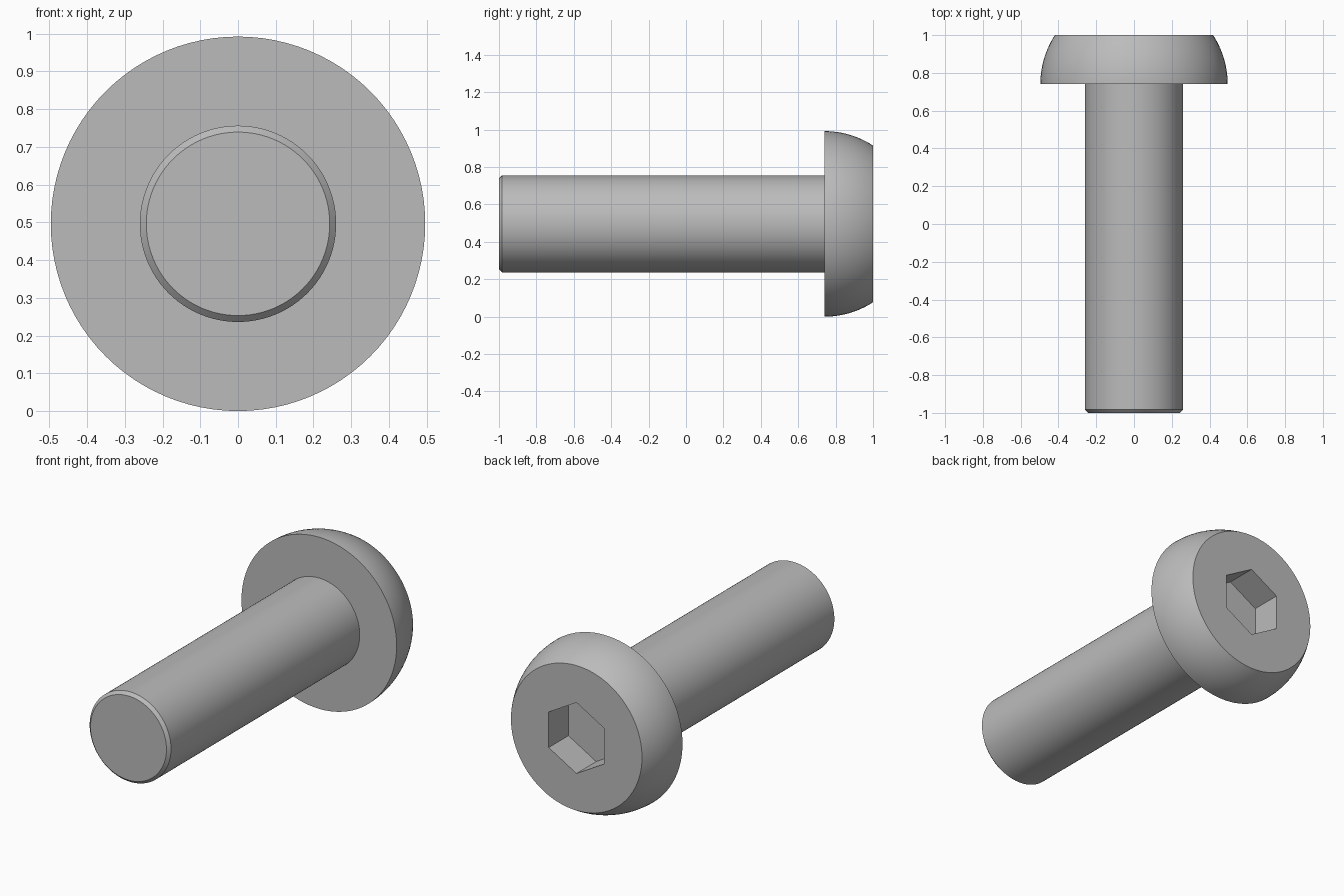
import bpy, bmesh, math
from mathutils import Matrix, Vector

if "Cube" in bpy.data.objects:
    bpy.data.objects.remove(bpy.data.objects["Cube"], do_unlink=True)

STEPS = 96
HEAD_R, SHANK_R, AXIS_Z = 0.496, 0.26, 0.496
HEAD_Y = 0.74

steel = bpy.data.materials.new("light grey steel")
steel.use_nodes = True
grey = (0.5, 0.5, 0.5, 1)
steel.diffuse_color = grey
steel.node_tree.nodes["Principled BSDF"].inputs["Base Color"].default_value = grey


def finish(name, bm):
    bmesh.ops.recalc_face_normals(bm, faces=bm.faces)
    mesh = bpy.data.meshes.new(name)
    bm.to_mesh(mesh)
    bm.free()
    mesh.materials.append(steel)
    obj = bpy.data.objects.new(name, mesh)
    bpy.context.collection.objects.link(obj)
    return obj


def lathe(name, profile):
    """Closed solid turned about the lengthwise axis from (radius, y) points."""
    bm = bmesh.new()
    rings = []
    for r, y in profile:
        rings.append([bm.verts.new((r * math.sin(a), y, AXIS_Z + r * math.cos(a)))
                      for a in (math.tau * i / STEPS for i in range(STEPS))])
    for a, b in zip(rings, rings[1:]):
        for i in range(STEPS):
            j = (i + 1) % STEPS
            bm.faces.new((a[i], a[j], b[j], b[i]))
    bm.faces.new(rings[0])
    bm.faces.new(rings[-1])
    return finish(name, bm)


# Shank with a chamfered tip
shank = lathe("shank", [(SHANK_R - 0.017, -1), (SHANK_R, -0.983), (SHANK_R, HEAD_Y + 0.02)])

# Rounded head: a flat underside, an arc, and a flat outer face
ARC_R = 0.477
sweep = math.asin((1 - HEAD_Y) / ARC_R)
arc = [sweep * i / 12 for i in range(13)]
head = lathe("button_head", [(HEAD_R - ARC_R + ARC_R * math.cos(t), HEAD_Y + ARC_R * math.sin(t))
                             for t in arc])

# Hexagonal socket sunk into the head, corners up and down
bm = bmesh.new()
bmesh.ops.create_cone(bm, cap_ends=True, segments=6, radius1=0.205, radius2=0.205, depth=0.36,
                      matrix=Matrix.Translation(Vector((0, 1, AXIS_Z))) @ Matrix.Rotation(math.pi / 2, 4, "X"))
cutter = finish("socket_cutter", bm)
cutter.hide_render = True
cut = head.modifiers.new("hex socket", "BOOLEAN")
cut.operation = "DIFFERENCE"
cut.solver = "EXACT"
cut.object = cutter

# Apply the cut, then smooth the round faces and keep the edges crisp
bpy.ops.object.select_all(action="DESELECT")
head.select_set(True)
bpy.context.view_layer.objects.active = head
bpy.ops.object.modifier_apply(modifier=cut.name)
bpy.data.objects.remove(cutter, do_unlink=True)
shank.select_set(True)
bpy.ops.object.shade_smooth_by_angle(angle=math.radians(30))
